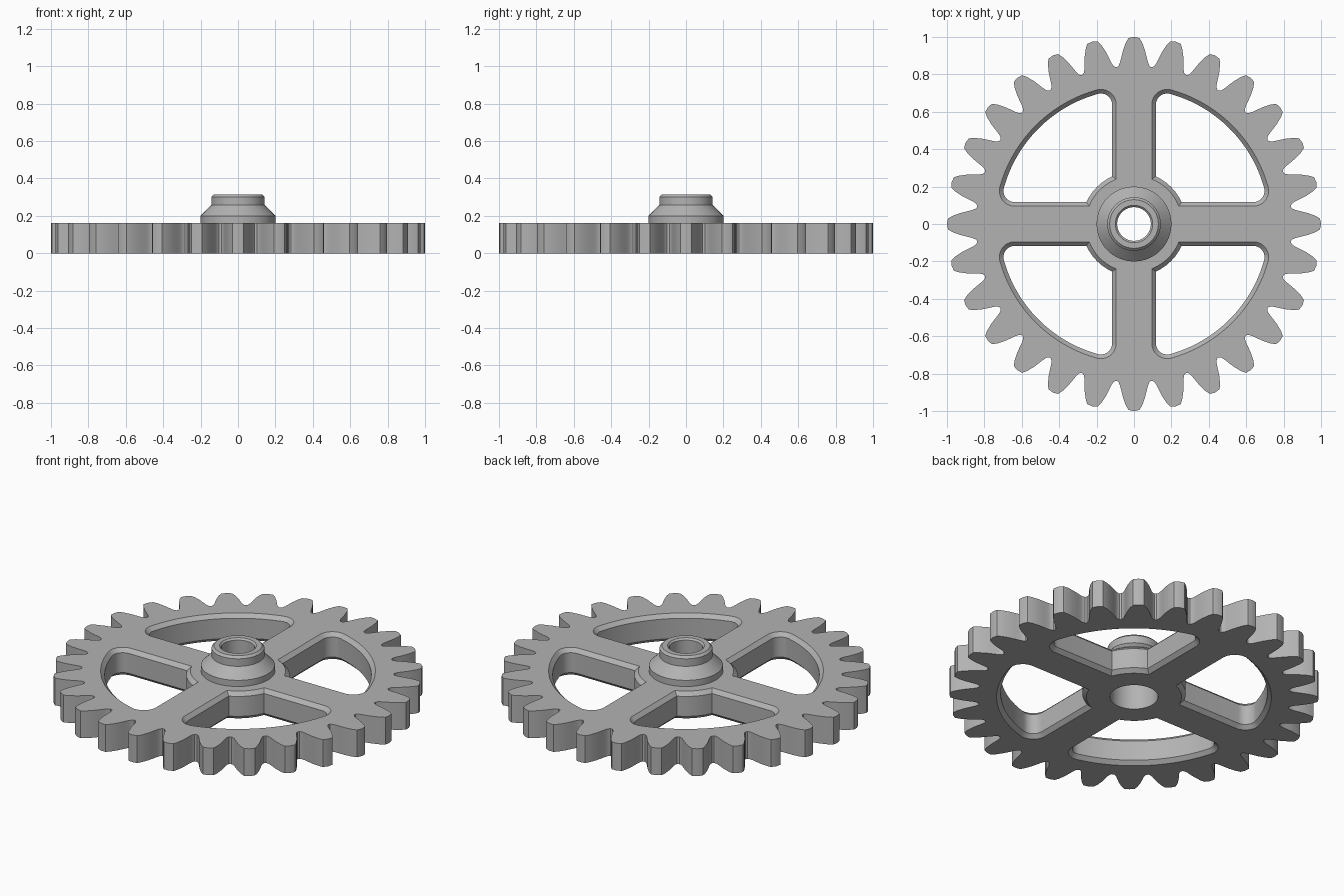
import bpy, bmesh
from math import sin, cos, pi, atan2, sqrt

if "Cube" in bpy.data.objects:
    bpy.data.objects.remove(bpy.data.objects["Cube"])

TEETH, THICK, BORE = 28, 0.163, 0.13

steel = bpy.data.materials.new("plain grey")
steel.use_nodes = True
GREY = (0.45, 0.45, 0.45, 1)
steel.diffuse_color = GREY
steel.node_tree.nodes["Principled BSDF"].inputs["Base Color"].default_value = GREY


def loft(name, loops, capped=True):
    """Skin equal-length loops of points; cap the ends or join last to first."""
    bm = bmesh.new()
    rings = [[bm.verts.new(p) for p in loop] for loop in loops]
    n = len(rings[0])
    pairs = list(zip(rings, rings[1:]))
    if capped:
        bm.faces.new(rings[0])
        bm.faces.new(rings[-1])
    else:
        pairs.append((rings[-1], rings[0]))
    for a, b in pairs:
        for i in range(n):
            j = (i + 1) % n
            bm.faces.new((a[i], a[j], b[j], b[i]))
    bmesh.ops.recalc_face_normals(bm, faces=bm.faces)
    mesh = bpy.data.meshes.new(name)
    bm.to_mesh(mesh)
    bm.free()
    mesh.materials.append(steel)
    ob = bpy.data.objects.new(name, mesh)
    bpy.context.collection.objects.link(ob)
    return ob


def arc(cx, cy, r, a, b, n):
    return [(cx + r * cos(a + (b - a) * i / n), cy + r * sin(a + (b - a) * i / n))
            for i in range(n + 1)]


def at(points, z):
    return [(x, y, z) for x, y in points]


def circle(r, z, n=96):
    return at(arc(0, 0, r, 0, 2 * pi, n)[:-1], z)


def opening(grow, turn):
    """Quadrant window between two spokes, with rounded outer corners."""
    s, h, R, f = 0.117 - grow, 0.28 - grow, 0.722 + grow, 0.06 + grow
    cy = s + f
    cx = sqrt((R - f) ** 2 - cy ** 2)
    a, b = atan2(cy, cx), atan2(s, sqrt(h * h - s * s))
    pts = arc(cx, cy, f, -pi / 2, a, 10) + arc(0, 0, R, a, pi / 2 - a, 32)[1:-1]
    pts += arc(cy, cx, f, pi / 2 - a, pi, 10) + arc(0, 0, h, pi / 2 - b, b, 12)
    c, d = cos(turn), sin(turn)
    return [(x * c - y * d, x * d + y * c) for x, y in pts]


# Toothed wheel outline: half tooth as (radius, half width), mirrored and repeated
half = [(0.845, 0.095), (0.845, 0.089), (0.853, 0.081), (0.87, 0.074), (0.895, 0.068),
        (0.93, 0.059), (0.97, 0.044), (0.995, 0.029)]
tooth = [(r, -w) for r, w in half] + [(1, 0)] + [(r, w) for r, w in half[:0:-1]]
outline = []
for k in range(TEETH):
    for r, w in tooth:
        a = 2 * pi * k / TEETH + w / r
        outline.append((r * cos(a), r * sin(a)))
wheel = loft("toothed_wheel", [at(outline, 0), at(outline, THICK)])

# Cutters: axle bore and four windows chamfered on both faces
cutters = [loft("bore_cutter", [circle(BORE, -0.1), circle(BORE, 0.3)])]
C = 0.022
levels = [(2 * C, -C), (0, C), (0, THICK - C), (2 * C, THICK + C)]
for q in range(4):
    cutters.append(loft("window_cutter", [at(opening(g, q * pi / 2), z) for g, z in levels]))
bpy.context.view_layer.objects.active = wheel
for cutter in cutters:
    mod = wheel.modifiers.new("cut", "BOOLEAN")
    mod.operation, mod.solver, mod.object = "DIFFERENCE", "EXACT", cutter
    bpy.ops.object.modifier_apply(modifier=mod.name)
    bpy.data.objects.remove(cutter)

# Stepped hub boss with a narrower axle hole
profile = [(0.2, THICK), (0.2, 0.2), (0.143, 0.257), (0.143, 0.302), (0.13, 0.315),
           (0.1, 0.315), (0.09, 0.305), (0.09, THICK)]
boss = loft("hub_boss", [circle(r, z) for r, z in profile], capped=False)

for ob in (wheel, boss):
    bpy.ops.object.select_all(action="DESELECT")
    ob.select_set(True)
    bpy.context.view_layer.objects.active = ob
    bpy.ops.object.shade_smooth_by_angle(angle=0.44)
